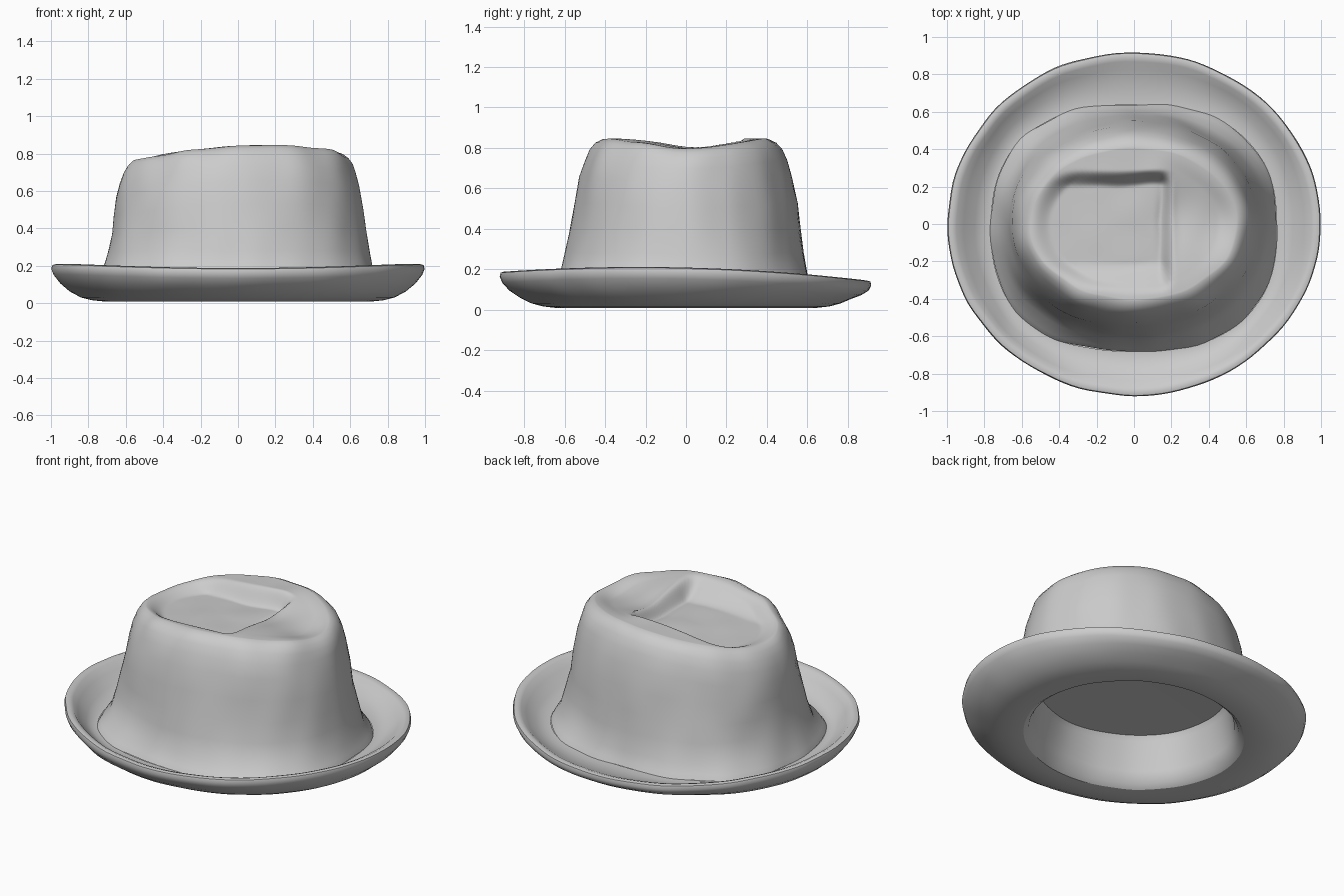
import bpy, bmesh, math
from mathutils import Vector, noise

if "Cube" in bpy.data.objects:
    bpy.data.objects.remove(bpy.data.objects["Cube"], do_unlink=True)

SEGMENTS = 128

felt = bpy.data.materials.new("grey felt")
felt.use_nodes = True
felt.diffuse_color = (0.6, 0.6, 0.6, 1)
felt.node_tree.nodes["Principled BSDF"].inputs["Base Color"].default_value = (0.6, 0.6, 0.6, 1)


def smooth(a, b, v):
    t = max(0.0, min(1.0, (v - a) / (b - a)))
    return t * t * (3 - 2 * t)


def outline(rx, ry, power, a):
    """Point on a superellipse, at angle a; boxy outlines sit slightly forward."""
    c, s = math.cos(a), math.sin(a)
    k = (abs(c) ** power + abs(s) ** power) ** (-1 / power)
    return rx * c * k, ry * s * k - 0.05 * (power - 2)


def crown_shape(x, y, z, a):
    """Tilt the crown down towards its right end."""
    return z - smooth(0.2, 0.8, z) * 0.17 * (x - 0.15) ** 2


def top_shape(x, y, z, a):
    """Crown top with a sunken panel and a pinch running to the left end."""
    ridge = crown_shape(x, y, z, a)
    inside = 1 - smooth(0.8, 1, math.hypot(x / 0.56, y / 0.41))
    panel = (1 - smooth(0.14, 0.21, x)) * (1 - smooth(0.2, 0.29, y)) * smooth(-0.4, -0.2, y)
    floor = min(ridge, 0.745 + 0.02 * x)
    pinch = 0.05 * smooth(0.1, 0.25, x) * math.exp(-((y - 0.04) / 0.2) ** 2)
    return ridge + (floor - ridge) * panel * inside - pinch * (0.4 + 0.6 * inside)


def shoulder_shape(x, y, z, a):
    """Carry the pinch part of the way over the left shoulder."""
    pinch = 0.02 * smooth(0.75, 0.83, z) * smooth(0.1, 0.25, x) * math.exp(-((y - 0.04) / 0.2) ** 2)
    return crown_shape(x, y, z, a) - pinch


def brim_shape(x, y, z, a):
    """Raise the brim at the sides and drop it at the back."""
    w = smooth(0.72, 0.98, math.hypot(x, y / 0.92)) * smooth(0.02, 0.16, z)
    return z + w * (0.042 * math.cos(a) ** 2 - 0.022 * math.sin(a) - 0.024)


def lining_shape(x, y, z, a):
    """Slope the ceiling gently down towards the left end."""
    return z - 0.05 * x * smooth(0.1, 0.3, z)


def skin(name, rings, cap_last, lump):
    """Loft rings of (rx, ry, z, power, shape); optionally close the last one."""
    bm = bmesh.new()
    loops = []
    for rx, ry, z, power, shape in rings:
        loop = []
        for i in range(SEGMENTS):
            a = math.tau * i / SEGMENTS
            x, y = outline(rx, ry, power, a)
            p = Vector((x, y, shape(x, y, z, a)))
            n = noise.noise(p * 5) * lump
            p += Vector((x, y, 0)).normalized() * n
            if z > 0.7:
                p.z += n * 0.5
            loop.append(bm.verts.new(p))
        loops.append(loop)
    for lo, hi in zip(loops, loops[1:]):
        for i in range(SEGMENTS):
            j = (i + 1) % SEGMENTS
            bm.faces.new((lo[i], lo[j], hi[j], hi[i]))
    if cap_last:
        bm.faces.new(loops[-1])
    mesh = bpy.data.meshes.new(name)
    bm.to_mesh(mesh)
    bm.free()
    mesh.materials.append(felt)
    obj = bpy.data.objects.new(name, mesh)
    bpy.context.collection.objects.link(obj)
    bpy.ops.object.select_all(action="DESELECT")
    obj.select_set(True)
    bpy.context.view_layer.objects.active = obj
    bpy.ops.object.shade_smooth_by_angle(angle=math.radians(50))


# Crown: flared foot, sloping wall, rounded shoulder, then the dented top
wall = [(0.765, 0.66, 0.085, 2.45), (0.752, 0.642, 0.115, 2.4), (0.727, 0.612, 0.165, 2.2),
        (0.70, 0.59, 0.28, 2.08), (0.68, 0.57, 0.4, 2.06), (0.663, 0.55, 0.53, 2.06),
        (0.648, 0.525, 0.66, 2.06), (0.635, 0.5, 0.74, 2.04), (0.617, 0.475, 0.795, 2),
        (0.59, 0.445, 0.828, 2)]
crown = [(*r, shoulder_shape) for r in wall]
STEPS = 48
for i in range(STEPS):
    f = 1 - i / STEPS
    crown.append((0.56 * f, 0.41 * f, 0.845, 2, top_shape))
skin("crown", crown, True, 0.014)

# Brim: gutter, thin upturned rim, slanting underside
brim = [(0.765, 0.66, 0.085, 2.45), (0.80, 0.705, 0.085, 2.35), (0.85, 0.77, 0.11, 2.2),
        (0.91, 0.83, 0.15, 2.1), (0.95, 0.87, 0.18, 2), (0.975, 0.895, 0.19, 2),
        (0.993, 0.913, 0.185, 2), (0.998, 0.918, 0.165, 2), (0.985, 0.905, 0.135, 2),
        (0.95, 0.87, 0.096, 2), (0.90, 0.82, 0.06, 2), (0.84, 0.765, 0.031, 2),
        (0.78, 0.71, 0.016, 2), (0.7, 0.64, 0.008, 2), (0.64, 0.59, 0.014, 2)]
skin("brim", [(*r, brim_shape) for r in brim], False, 0.007)

# Hollow inside of the crown, with a nearly flat ceiling
lining = [(0.64, 0.59, 0.014, 2), (0.61, 0.565, 0.036, 2), (0.585, 0.535, 0.1, 2),
          (0.56, 0.5, 0.26, 2), (0.545, 0.485, 0.29, 2), (0.3, 0.27, 0.295, 2)]
skin("lining", [(*r, lining_shape) for r in lining], True, 0.007)
